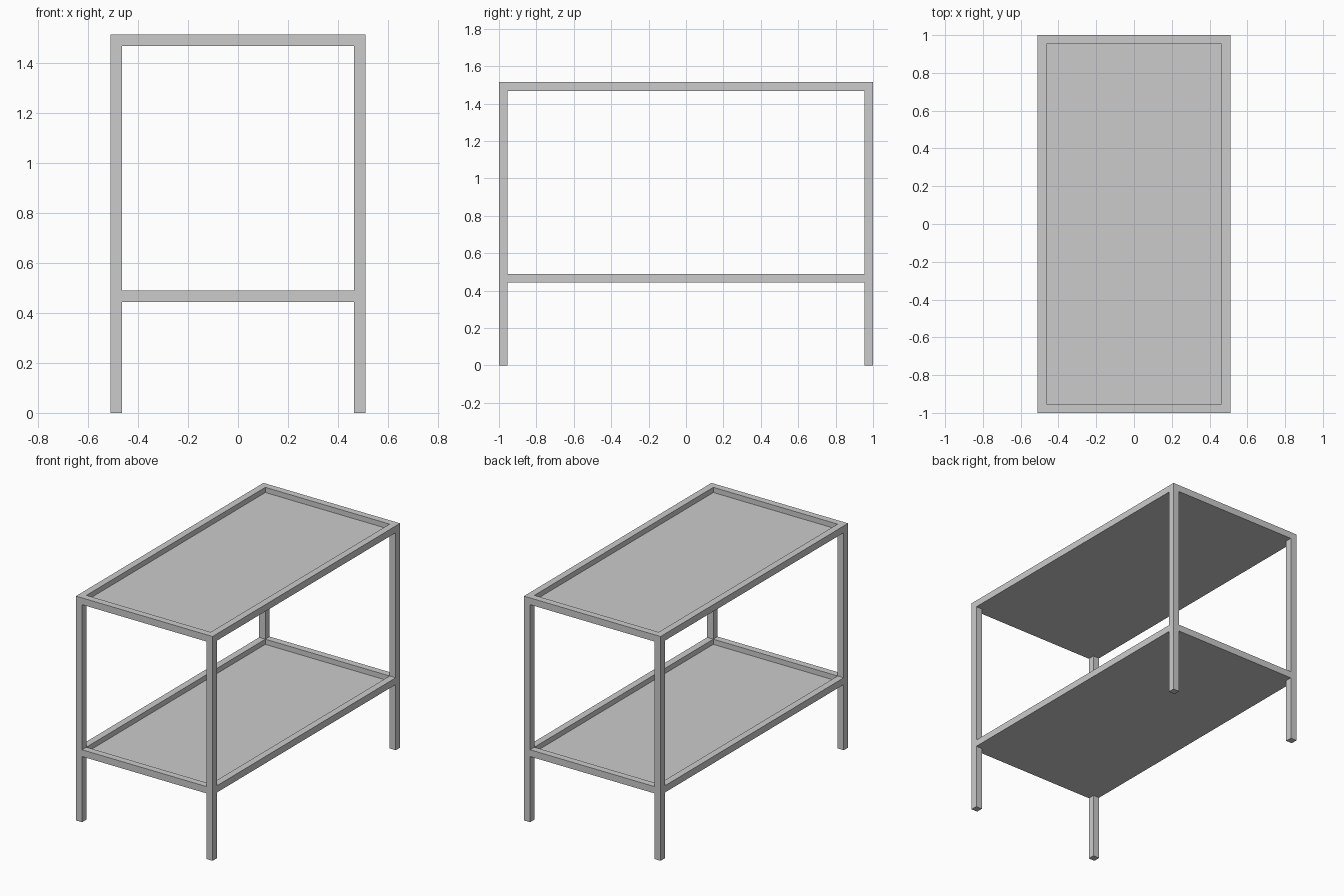
import bpy

if "Cube" in bpy.data.objects:
    bpy.data.objects.remove(bpy.data.objects["Cube"])

T = 0.046                     # square tube thickness
HX, HY, H = 0.51, 1.0, 1.514  # half width, half length, height
PANEL = 0.011                 # sheet thickness


def box(name, lo, hi):
    """Axis-aligned box between two corners."""
    bpy.ops.mesh.primitive_cube_add(
        size=1, location=[(a + b) / 2 for a, b in zip(lo, hi)])
    ob = bpy.context.object
    ob.name = ob.data.name = name
    ob.scale = [b - a for a, b in zip(lo, hi)]
    bpy.ops.object.transform_apply(location=False, rotation=False, scale=True)
    return ob


IX, IY = HX - T, HY - T       # inner faces of the tubes

# Four full-height corner legs
for xname, x in (("left", -HX), ("right", IX)):
    for yname, y in (("front", -HY), ("back", IY)):
        box(f"{yname}_{xname}_leg", (x, y, 0), (x + T, y + T, H))

# Two shelves: rails between the legs and a recessed sheet flush underneath
for shelf, z in (("lower", 0.443), ("top", H - T)):
    for side, x in (("left", -HX), ("right", IX)):
        box(f"{shelf}_{side}_rail", (x, -IY, z), (x + T, IY, z + T))
    for side, y in (("front", -HY), ("back", IY)):
        box(f"{shelf}_{side}_rail", (-IX, y, z), (IX, y + T, z + T))
    box(f"{shelf}_shelf_panel", (-IX, -IY, z), (IX, IY, z + PANEL))
